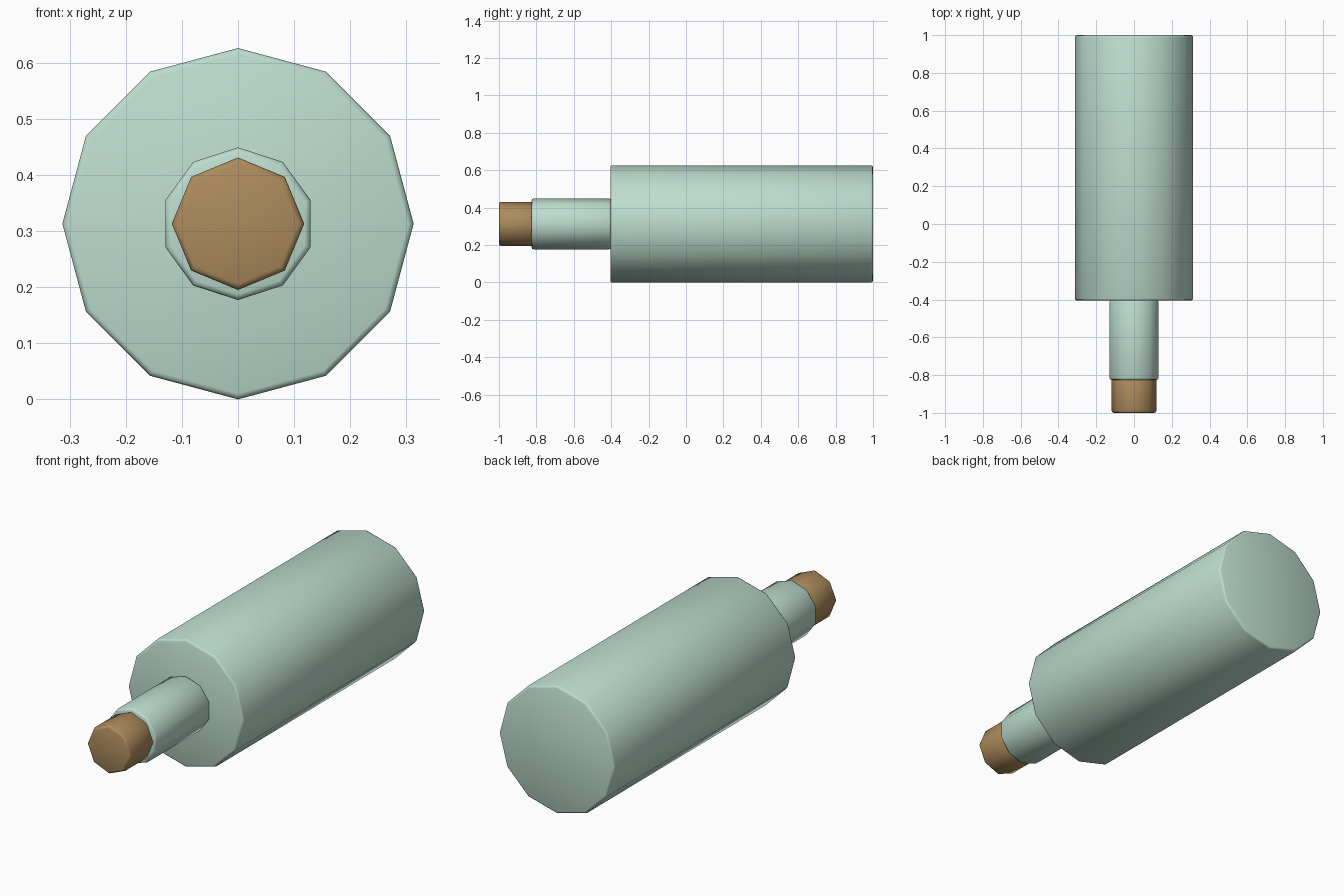
import bpy
import math

cube = bpy.data.objects.get("Cube")
if cube:
    bpy.data.objects.remove(cube)

AXIS_HEIGHT = 0.313


def make_material(name, rgb):
    mat = bpy.data.materials.new(name)
    mat.use_nodes = True
    colour = (*rgb, 1.0)
    mat.diffuse_color = colour
    mat.node_tree.nodes["Principled BSDF"].inputs["Base Color"].default_value = colour
    return mat


def make_barrel(name, sides, radius, front, back, bevel, mat):
    """Bevelled prism along y with one corner pointing straight up."""
    bpy.ops.mesh.primitive_cylinder_add(
        vertices=sides, radius=radius, depth=back - front,
        location=(0, (front + back) / 2, AXIS_HEIGHT),
        rotation=(-math.pi / 2, 0, 0))
    obj = bpy.context.object
    obj.name = name
    # The primitive's first corner lies on local +y: flip it to world +z
    bpy.ops.object.transform_apply(location=False, rotation=True, scale=False)
    top = max(obj.data.vertices, key=lambda v: v.co.z).co
    if abs(top.x) > 0.001 or top.z < radius - 0.001:
        for v in obj.data.vertices:
            v.co.z, v.co.y = -v.co.z, -v.co.y

    obj.data.materials.append(mat)

    # Soften only the two cap rims
    mod = obj.modifiers.new("rim_bevel", "BEVEL")
    mod.width = bevel
    mod.segments = 2
    mod.limit_method = "ANGLE"
    mod.angle_limit = math.radians(60)
    bpy.ops.object.modifier_apply(modifier=mod.name)
    bpy.ops.object.shade_smooth_by_angle(angle=math.radians(50))
    return obj


mint = make_material("pale_mint", (0.51, 0.72, 0.62))
brown = make_material("tan_brown", (0.42, 0.26, 0.11))

# Main handle, narrow neck and end tip
make_barrel("handle_body", 12, 0.313, -0.405, 1.0, 0.01, mint)
make_barrel("neck", 10, 0.136, -0.825, -0.402, 0.01, mint)
make_barrel("tip", 8, 0.118, -1.0, -0.815, 0.01, brown)
